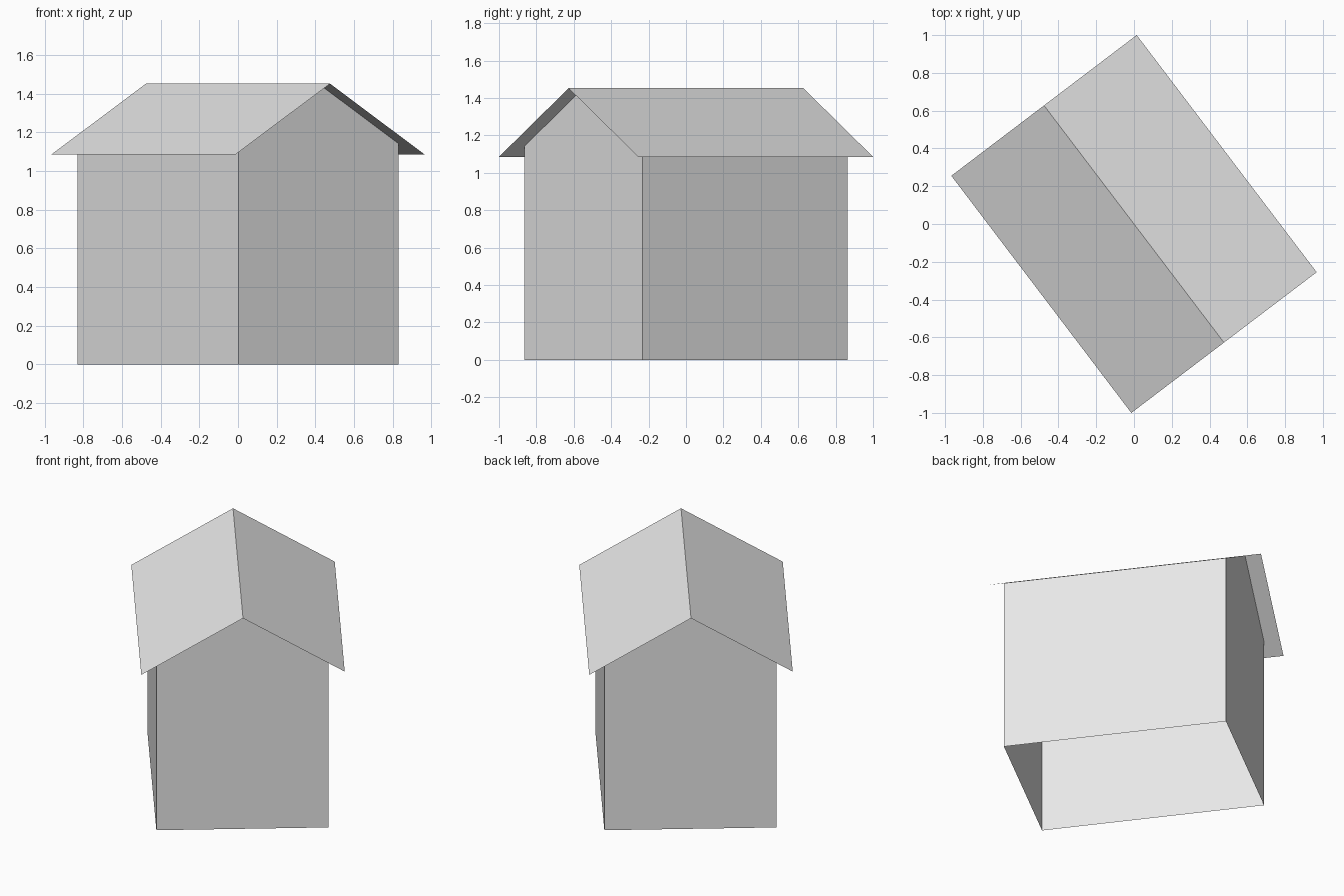
import bpy
import math
from mathutils import Matrix

cube = bpy.data.objects.get("Cube")
if cube:
    bpy.data.objects.remove(cube, do_unlink=True)

# Plain grey for the whole building
grey = bpy.data.materials.new("plain_grey")
grey.use_nodes = True
colour = (0.8, 0.8, 0.8, 1)
grey.diffuse_color = colour
grey.node_tree.nodes["Principled BSDF"].inputs["Base Color"].default_value = colour

RIDGE, EAVE = 1.452, 1.085
ROOF_W, ROOF_L = 0.616, 0.788      # half width and half length
WALL_W, WALL_L = 0.521, 0.689
WALL_TOP = RIDGE - (RIDGE - EAVE) * WALL_W / ROOF_W
TURN = Matrix.Rotation(math.radians(37.2), 4, "Z")


def sheet_object(name, profile, half_length, faces):
    """Sweep an (x, z) profile along y: near points first, then far points."""
    verts = [(x, y, z) for y in (-half_length, half_length) for x, z in profile]
    mesh = bpy.data.meshes.new(name)
    mesh.from_pydata(verts, [], faces)
    mesh.transform(TURN)
    mesh.materials.append(grey)
    obj = bpy.data.objects.new(name, mesh)
    bpy.context.collection.objects.link(obj)
    return obj


# Walls: two long sides and two pointed gable ends, open underneath
wall_profile = [(-WALL_W, 0), (WALL_W, 0), (WALL_W, WALL_TOP),
                (0, RIDGE), (-WALL_W, WALL_TOP)]
n = len(wall_profile)
gables = [tuple(range(n)), tuple(reversed(range(n, 2 * n)))]
sides = [(i, i + n, (i + 1) % n + n, (i + 1) % n) for i in (1, 4)]
sheet_object("walls", wall_profile, WALL_L, gables + sides)

# Roof: two thin slopes overhanging the walls all round
roof_profile = [(-ROOF_W, EAVE), (0, RIDGE), (ROOF_W, EAVE)]
sheet_object("roof", roof_profile, ROOF_L, [(0, 1, 4, 3), (1, 2, 5, 4)])
